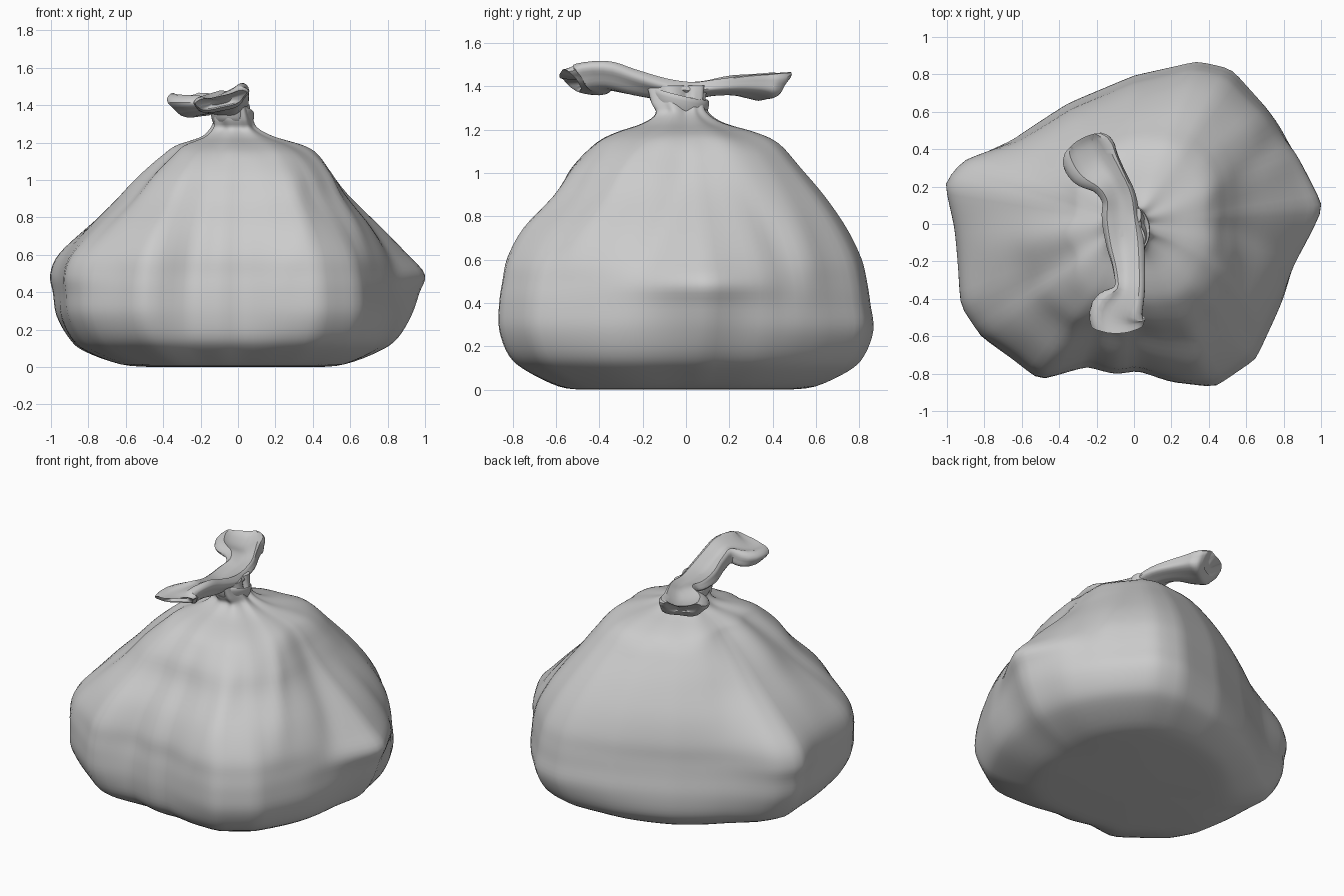
import bpy, bmesh, math
from mathutils import Vector

if "Cube" in bpy.data.objects:
    bpy.data.objects.remove(bpy.data.objects["Cube"])

N = 120          # points around the bag
M = 32           # points around the tied top


def spline(rows, steps):
    """Catmull-Rom through rows of equal length."""
    out = []
    for i in range(len(rows) - 1):
        a, b, c, d = (rows[max(i - 1, 0)], rows[i], rows[i + 1], rows[min(i + 2, len(rows) - 1)])
        for s in range(steps):
            t = s / steps
            out.append([q + 0.5 * t * (r - p + t * (2 * p - 5 * q + 4 * r - e + t * (3 * (q - r) + e - p)))
                        for p, q, r, e in zip(a, b, c, d)])
    out.append(list(rows[-1]))
    return out


def loft(name, rings, cap_first=True, cap_last=True):
    bm = bmesh.new()
    vs = [[bm.verts.new(p) for p in r] for r in rings]
    n = len(rings[0])
    for a, b in zip(vs, vs[1:]):
        for i in range(n):
            j = (i + 1) % n
            bm.faces.new((a[i], a[j], b[j], b[i]))
    for flag, ring in ((cap_first, vs[0]), (cap_last, vs[-1])):
        if flag:
            c = bm.verts.new(sum((v.co for v in ring), Vector()) / n)
            for i in range(n):
                bm.faces.new((c, ring[i], ring[(i + 1) % n]))
    bmesh.ops.recalc_face_normals(bm, faces=bm.faces)
    me = bpy.data.meshes.new(name)
    bm.to_mesh(me)
    bm.free()
    ob = bpy.data.objects.new(name, me)
    bpy.context.collection.objects.link(ob)
    bpy.ops.object.select_all(action='DESELECT')
    ob.select_set(True)
    bpy.context.view_layer.objects.active = ob
    bpy.ops.object.shade_smooth_by_angle(angle=math.radians(40))
    return ob


# Widest outline of the bag seen from above
OUTLINE = [(1.01, .09), (.88, .38), (.70, .63), (.52, .83), (.34, .87), (0, .79), (-.35, .64), (-.65, .45),
           (-.92, .34), (-1.01, .22), (-.97, 0), (-.93, -.44), (-.83, -.60), (-.65, -.72), (-.5, -.83),
           (-.25, -.76), (-.1, -.80), (.02, -.78), (.2, -.84), (.43, -.87), (.65, -.72), (.8, -.4), (.9, -.15)]


def radius(a):
    """Distance from the axis to the outline in direction a."""
    dx, dy = math.cos(a), math.sin(a)
    for (x1, y1), (x2, y2) in zip(OUTLINE, OUTLINE[1:] + OUTLINE[:1]):
        ex, ey = x2 - x1, y2 - y1
        det = dx * ey - dy * ex
        if abs(det) < 1e-9:
            continue
        r, s = (x1 * ey - y1 * ex) / det, (x1 * dy - y1 * dx) / det
        if r > 0 and -1e-6 <= s <= 1 + 1e-6:
            return r
    return .9


ANG = [2 * math.pi * i / N for i in range(N)]
R = [radius(a) for a in ANG]
R = [(R[i - 1] + 6 * R[i] + R[(i + 1) % N]) / 8 for i in range(N)]

# Height, left, right, front, back extents, roundness
LEVELS = [(.005, .42, .40, .48, .46, .6), (.02, .66, .60, .59, .60, .5), (.09, .85, .78, .74, .75, .3),
          (.16, .92, .87, .82, .82, .18), (.28, .97, .93, .86, .86, .03), (.40, .985, .97, .86, .845, 0),
          (.50, 1.0, 1.0, .845, .83, 0), (.61, .96, .91, .82, .805, .06), (.75, .82, .78, .74, .74, .15),
          (.90, .65, .63, .61, .64, .25), (1.03, .52, .52, .53, .53, .4), (1.14, .40, .43, .42, .43, .5),
          (1.19, .33, .35, .33, .33, .6), (1.235, .20, .20, .20, .18, .8), (1.28, .15, .11, .14, .11, 1),
          (1.33, .13, .08, .16, .09, 1), (1.41, .13, .06, .18, .10, 1)]

# Creases: direction, drift with height, centre height, reach, width, depth
FOLDS = [(-66, 30, .75, .3, 5, .015), (-48, -15, .8, .25, 6, -.015), (-33, 20, .9, .25, 5, .02),
         (-10, 25, .7, .25, 6, -.015), (28, -20, .75, .25, 6, -.015), (38, 10, .6, .3, 6, .015),
         (-108, 12, .6, .2, 6, -.015), (-150, -15, .9, .25, 7, -.02), (-122, 0, .6, .25, 6, .01)]


def turn(a, a0):
    return (math.degrees(a) - a0 + 180) % 360 - 180


def fold(a, z):
    return sum(amp * math.exp(-(turn(a, a0 + drift * (z - z0)) / w) ** 2 - ((z - z0) / reach) ** 2)
               for a0, drift, z0, reach, w, amp in FOLDS)


# Filled bag with gathered neck: fuller panels between the pointed left and right corners
rings = []
for z, xl, xr, yf, yb, rnd in spline(LEVELS, 4):
    pts = []
    for a, r in zip(ANG, R):
        back = (1 + math.sin(a)) / 2
        f = (yf * (1 - back) + yb * back) / .86
        right = math.exp(-(turn(a, 4) / 20) ** 2)
        left = math.exp(-(turn(a, 168) / 18) ** 2) + .7 * math.exp(-(turn(a, 205) / 14) ** 2)
        f += right * (xr - f) + min(1, left) * (xl - f)
        rr = (r * (1 - rnd) + .9 * rnd) * f + fold(a, z)
        gather = max(0, min(1, (z - 1.1) / .18))
        rr *= 1 + .05 * gather * math.sin(9 * a + 9 * z) + .03 * gather * math.sin(5 * a - 4 * z)
        pts.append((rr * math.cos(a), rr * math.sin(a)))
    xs, ys = [p[0] for p in pts], [p[1] for p in pts]
    fit = max(0, min(1, (z - .95) / .2))        # match the measured neck exactly
    kx = [1 + fit * (k - 1) for k in (xr / max(xs), -xl / min(xs))]
    ky = [1 + fit * (k - 1) for k in (yb / max(ys), -yf / min(ys))]
    rings.append([Vector((x * kx[x <= 0], y * ky[y <= 0], z)) for x, y in pts])
low = min(v.z for r in rings for v in r)
for r in rings:
    for v in r:
        v.z -= low
loft("bag_body", rings)

# Tied top: path x, y, z, half width, half height, trough depth, mouth slant, sideways tilt
TIE = [(-.09, -.535, 1.43, .135, .045, .02, .05, .03), (-.085, -.46, 1.435, .145, .065, .04, .04, .035),
       (-.03, -.36, 1.455, .085, .07, .03, 0, .03), (-.03, -.24, 1.425, .085, .065, .03, 0, .02),
       (-.05, -.10, 1.395, .10, .055, .03, 0, .01), (-.07, .03, 1.39, .10, .045, .02, 0, 0),
       (-.08, .14, 1.405, .09, .045, .025, 0, 0), (-.13, .235, 1.415, .10, .055, .03, 0, 0),
       (-.205, .32, 1.415, .145, .07, .05, .01, 0), (-.245, .385, 1.415, .145, .08, .05, .03, 0),
       (-.265, .42, 1.43, .115, .06, .03, .04, 0)]
path = spline(TIE, 4)
rings = []
for i, (x, y, z, w, h, trough, slant, tilt) in enumerate(path):
    p, q = path[max(i - 1, 0)], path[min(i + 1, len(path) - 1)]
    t = Vector((q[0] - p[0], q[1] - p[1], 0)).normalized()
    side = Vector((t.y, -t.x, 0))
    out = -1 if i < len(path) / 2 else 1
    ring = []
    for k in range(M):
        a = 2 * math.pi * k / M
        c, s = math.cos(a), math.sin(a)
        pleat = 1 + .06 * math.sin(5 * a + i * .15)
        dz = h * s * pleat + tilt * c
        if s > 0:
            dz -= trough * 1.3 * max(0, 1 - (c / .75) ** 2)
        ring.append(Vector((x, y, z + dz)) + side * (w * c * pleat) + t * out * slant * s)
    rings.append(ring)


def mouth(ring, inner):
    """Two rings that turn an end inwards, giving an open fold."""
    c = sum(ring, Vector()) / M
    d = sum(inner, Vector()) / M - c
    return [[c + (v - c) * f + d * g for v in ring] for f, g in ((.82, .3), (.45, 1.6))]


start, end = mouth(rings[0], rings[2]), mouth(rings[-1], rings[-3])
loft("tied_top", start[::-1] + rings + end)

# Twisted band of film wrapped diagonally around the neck
band = []
for i in range(49):
    u = 2 * math.pi * i / 48
    c = Vector((-.03 + .10 * math.cos(u), -.035 + .125 * math.sin(u), 1.325 + .035 * math.sin(u + 3.4)))
    n = Vector((math.cos(u), math.sin(u), 0))
    band.append([c + n * (.012 * math.cos(b) + .012 * math.sin(b)) + Vector((0, 0, .045 * math.sin(b)))
                 for b in (2 * math.pi * k / 12 for k in range(12))])
loft("neck_twist", band, False, False)
